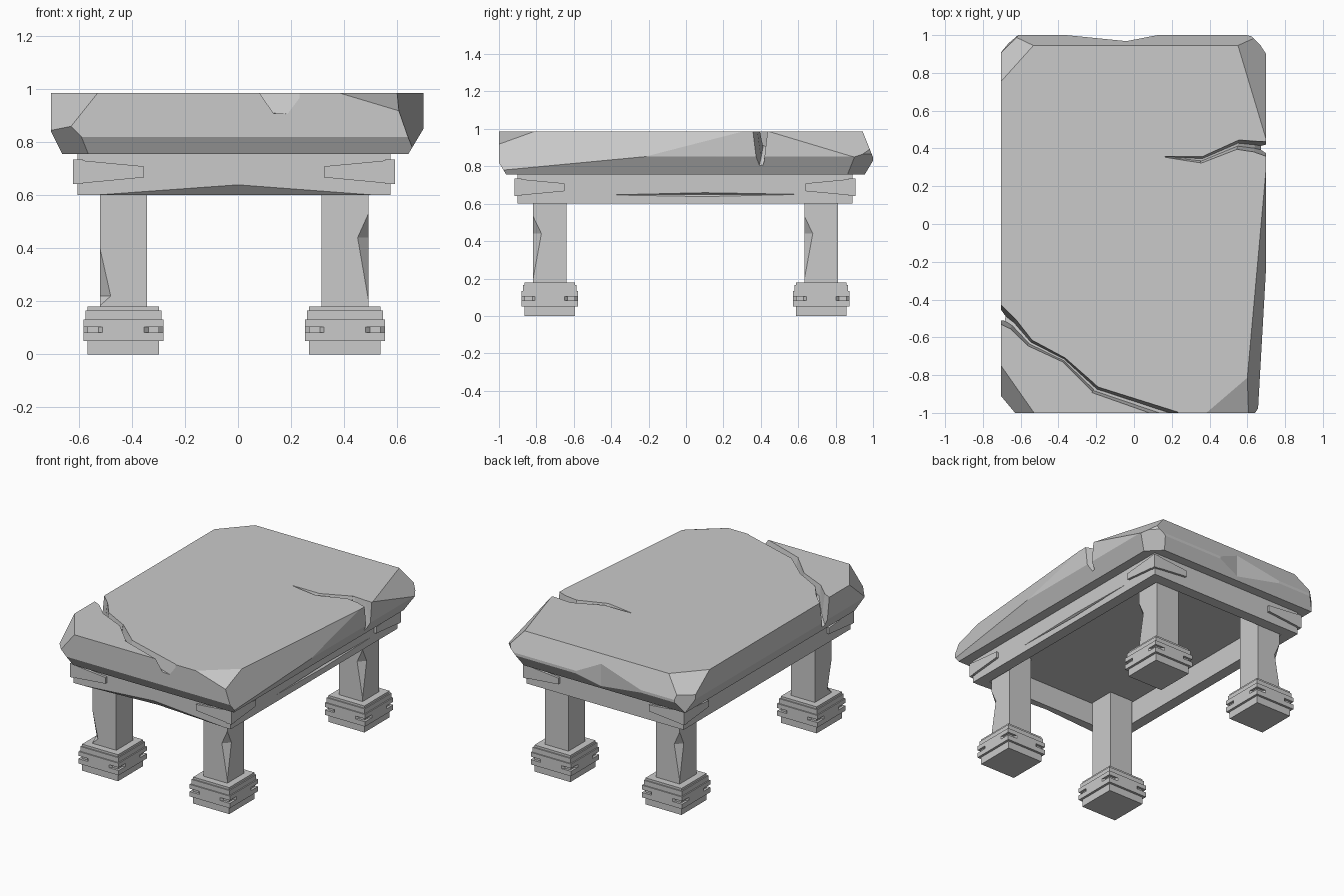
import bpy, bmesh
from itertools import combinations
from mathutils import Matrix, Vector

if "Cube" in bpy.data.objects:
    bpy.data.objects.remove(bpy.data.objects["Cube"])

stone = bpy.data.materials.new("grey stone")
stone.use_nodes = True
GREY = (0.59, 0.59, 0.59, 1)
stone.diffuse_color = GREY
stone.node_tree.nodes["Principled BSDF"].inputs["Base Color"].default_value = GREY


def hull(name, points):
    bm = bmesh.new()
    for p in points:
        bm.verts.new(p)
    bmesh.ops.convex_hull(bm, input=bm.verts)
    loose = [v for v in bm.verts if not v.link_faces]
    bmesh.ops.delete(bm, geom=loose, context='VERTS')
    bmesh.ops.recalc_face_normals(bm, faces=bm.faces)
    mesh = bpy.data.meshes.new(name)
    bm.to_mesh(mesh)
    bm.free()
    mesh.materials.append(stone)
    obj = bpy.data.objects.new(name, mesh)
    bpy.context.collection.objects.link(obj)
    return obj


def box(name, low, high):
    return hull(name, [(x, y, z) for x in (low[0], high[0])
                       for y in (low[1], high[1]) for z in (low[2], high[2])])


def volume(mesh):
    bm = bmesh.new()
    bm.from_mesh(mesh)
    result = bm.calc_volume()
    bm.free()
    return result


def cut(target, cutter):
    """Subtract the cutter with the first solver that gives a sound solid."""
    cutter.hide_render = True
    before = volume(target.data)
    for solver in ('MANIFOLD', 'EXACT', 'FLOAT'):
        mod = target.modifiers.new("cut", 'BOOLEAN')
        mod.operation = 'DIFFERENCE'
        mod.solver = solver
        mod.object = cutter
        bpy.context.view_layer.update()
        view = target.evaluated_get(bpy.context.evaluated_depsgraph_get())
        mesh = bpy.data.meshes.new_from_object(view)
        target.modifiers.remove(mod)
        if before * .1 < volume(mesh) < before * .99999:
            target.data = mesh
            break
    bpy.data.objects.remove(cutter)


# Slab: the solid enclosed by planes (point, outward normal)
TOP, UNDER = 0.985, 0.755
PLANES = [
    ((-.705, 0, 0), (-1, 0, 0)), ((.7, 0, 0), (1, 0, 0)), ((0, -1, 0), (0, -1, 0)),
    ((0, 1, 0), (0, 1, 0)), ((0, 0, TOP), (0, 0, 1)), ((0, 0, UNDER), (0, 0, -1)),
    ((-.7, .91, .87), (-1, 1, .1)), ((-.6, .87, TOP), (-1, .9, 1.2)),
    ((-.69, -.93, .87), (-1, -.8, 0)), ((-.62, -.87, TOP), (-1, -.7, .8)),
    ((.5, -.9, TOP), (.6, -.7, 2)), ((.64, .975, .87), (1, 1, 0)),
    ((.6, .78, TOP), (1, .3, 1)), ((.7, .3, TOP), (1, -.09, .35)),
    ((.69, 0, .835), (1, 0, -.6)), ((0, -1, .82), (0, -1, -.6)),
    ((-.7, 0, .83), (-1, 0, -.5)), ((0, 1, .83), (0, 1, -.6)),
    ((0, .945, TOP), (0, 1, .4)), ((-.62, -.95, .8), (-1, -1, -1)),
    ((.67, -.98, .87), (1, -.5, 0)), ((.62, .95, .82), (1, 1, -1)),
]
planes = [(Vector(n).normalized(), Vector(p)) for p, n in PLANES]
corners = set()
for trio in combinations(planes, 3):
    m = Matrix([n for n, p in trio])
    if abs(m.determinant()) > .001:
        spot = m.inverted() @ Vector([n.dot(p) for n, p in trio])
        if all(n.dot(spot - p) < .0001 for n, p in planes):
            corners.add(tuple(round(c, 4) for c in spot))
slab = hull("stone_slab", sorted(corners))


def crack(stations, side):
    """V groove through stations of x, y, half width and depth."""
    side = Vector(side).normalized()

    def section(x, y, w, d):
        c = Vector((x, y, TOP + .01))
        low = c - Vector((0, 0, d + .01))
        return [c + side * w, c - side * w, low + side * w * .3, low - side * w * .3]
    for a, b in zip(stations, stations[1:]):
        start = Vector(a).lerp(Vector(b), -.03)
        cut(slab, hull("cutter", section(*start) + section(*b)))


# Side crack and front corner crack
crack([(.17, .355, .003, .01), (.36, .34, .02, .04), (.55, .42, .027, .08),
       (.64, .41, .03, .14), (.74, .39, .045, .26)], (.2, 1, 0))
crack([(-.74, -.46, .05, .26), (-.64, -.53, .03, .14), (-.55, -.63, .02, .07),
       (-.37, -.72, .014, .05), (-.2, -.88, .022, .06), (.22, -1.02, .03, .08)],
      (.6, 1, 0))

# Shallow hollow in the back edge
cut(slab, hull("cutter", [(x, y, z) for x, y in
                          ((-.37, 1.001), (-.04, .968), (.13, 1.001), (-.04, 1.1))
                          for z in (.7, 1.1)]))

# Apron: hollow frame with chips along its lower front and right side
LEFT, RIGHT, FRONT, BACK = -.605, .575, -.9, .89
LOW = 0.6
apron = box("apron", (LEFT, FRONT, LOW), (RIGHT, BACK, .775))
cut(apron, box("cutter", (LEFT + .075, FRONT + .075, .5),
               (RIGHT - .075, BACK - .075, UNDER)))
cut(apron, hull("cutter", [(-.75, FRONT - .01, LOW - .004), (.72, FRONT - .01, LOW - .004),
                           (0, FRONT - .01, .65), (0, FRONT + .04, LOW - .004)]))
cut(apron, hull("cutter", [(RIGHT + .01, -.75, .645), (RIGHT + .01, .95, .65),
                           (RIGHT + .01, .1, .665), (RIGHT + .01, .1, .63),
                           (RIGHT - .015, .1, .65)]))

# Tapered corner brackets
MID, OUT = .688, .016
for x, sx in ((LEFT, -1), (RIGHT, 1)):
    for y, sy in ((FRONT, -1), (BACK, 1)):
        corner = Vector((x, y, MID))
        for along, face in (((-sx, 0, 0), (0, sy, 0)), ((0, -sy, 0), (sx, 0, 0))):
            along, face = Vector(along), Vector(face)
            points = []
            for reach, half in ((-OUT, .046), (.25, .021)):
                for depth in (-.02, OUT):
                    for side in (-1, 1):
                        points.append(corner + along * reach + face * depth
                                      + Vector((0, 0, side * half)))
            hull("corner_bracket", points)


def block(name, x, y, half, low, high):
    return box(name, (x - half, y - half, low), (x + half, y + half, high))


# Legs with a chipped outer corner, on banded feet
for x, sx in ((-.432, -1), (.403, 1)):
    for y, sy in ((-.728, -1), (.723, 1)):
        leg = block("leg", x, y, .089, .17, .765)
        high, low, waist = (.54, .18, .44) if (sx, sy) != (-1, -1) else (.42, .18, .22)
        cy = -1 if sx > 0 else sy
        cx, ey, o = x + sx * .089, y + cy * .089, .002
        cut(leg, hull("cutter", [
            (cx + sx * o, ey + cy * o, high), (cx + sx * o, ey + cy * o, low),
            (cx - sx * .043, ey + cy * o, waist), (cx + sx * o, ey - cy * .046, waist),
            (cx + sx * .02, ey + cy * .02, waist)]))
        block("foot_block", x, y, .135, 0, .18)
        block("foot_step", x, y, .143, .125, .165)
        band = block("foot_band", x, y, .151, .05, .132)
        cut(band, block("cutter", x, y, .12, 0, .3))
        # Slits at the four corners of the band
        for tx in (-1, 1):
            for ty in (-1, 1):
                px, py, r = x + tx * .152, y + ty * .152, .085
                cut(band, hull("cutter", [
                    (px + tx * dx, py + ty * dy, z) for dx, dy in
                    ((-r, .01), (.01, -r), (.01, .01)) for z in (.083, .103)]))
